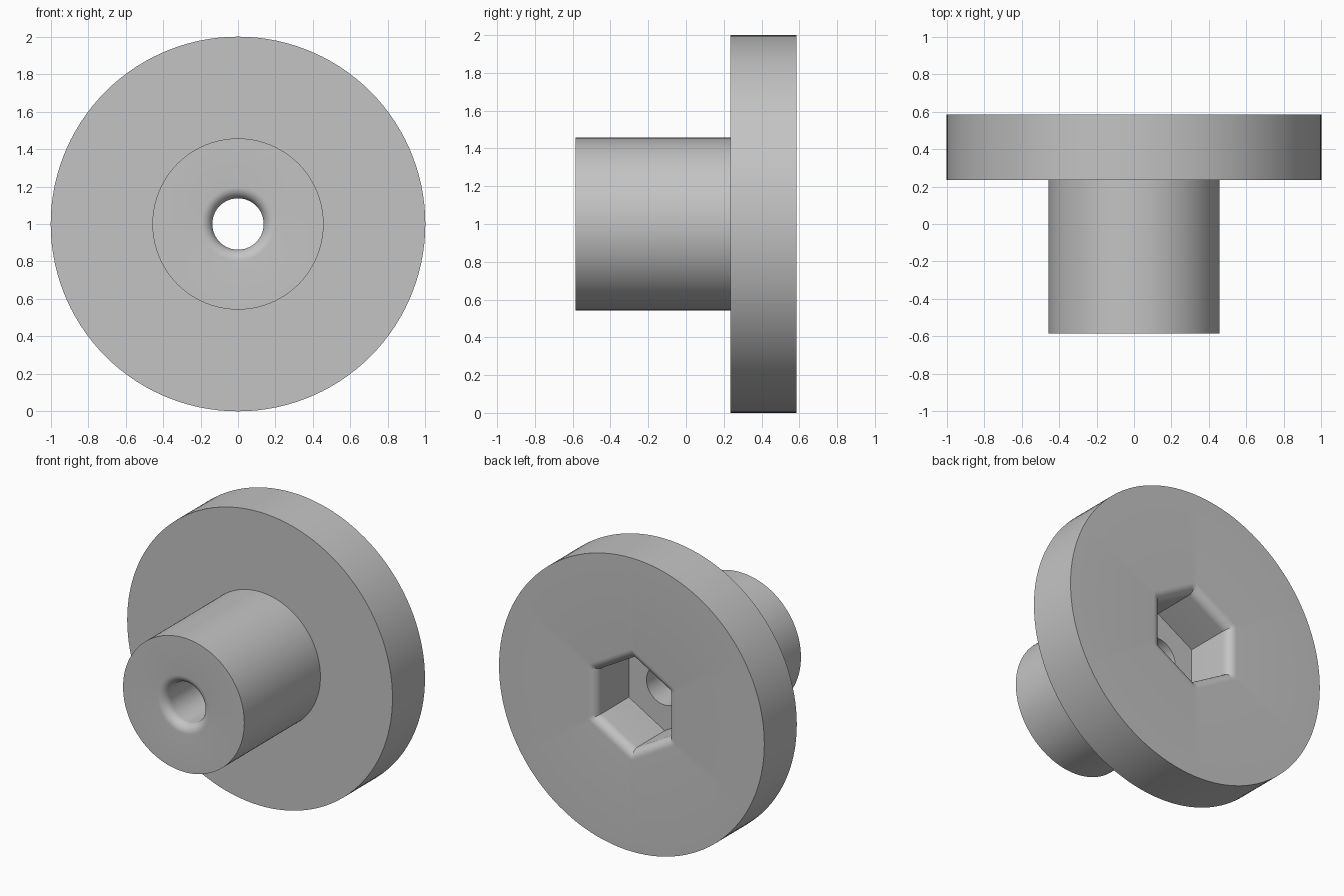
import bpy, bmesh
from math import sin, cos, pi, radians

if "Cube" in bpy.data.objects:
    bpy.data.objects.remove(bpy.data.objects["Cube"])

SEG = 120             # divisible by 12, so socket corners land on vertices
FRONT, STEP, BACK = -0.585, 0.235, 0.585
DISC_R, SHAFT_R, HOLE_R = 1.0, 0.457, 0.137
SOCKET_A, SOCKET_DEPTH = 0.27, 0.355
FILLET, FILLET_STEPS = 0.06, 8

grey = bpy.data.materials.new("plain_grey")
grey.use_nodes = True
colour = (0.55, 0.55, 0.55, 1)
grey.diffuse_color = colour
grey.node_tree.nodes["Principled BSDF"].inputs["Base Color"].default_value = colour


def section(bm, y, size, hexagonal=False):
    """Ring around the y axis: a circle, or a hexagon given by its apothem."""
    ring = []
    for i in range(SEG):
        a = 2 * pi * i / SEG
        r = size
        if hexagonal:
            r /= cos((a + pi / 6) % (pi / 3) - pi / 6)
        ring.append(bm.verts.new((r * cos(a), y, 1 + r * sin(a))))
    return ring


def fillet(size, y, inward):
    """Quarter-round mouth profile, from the flat face into the opening."""
    for i in range(FILLET_STEPS + 1):
        t = pi / 2 * i / FILLET_STEPS
        yield (y + inward * FILLET * (1 - cos(t)), size + FILLET * (1 - sin(t)))


bm = bmesh.new()
# Outside of shaft and disc
rings = [section(bm, FRONT, SHAFT_R), section(bm, STEP, SHAFT_R),
         section(bm, STEP, DISC_R), section(bm, BACK, DISC_R)]
# Rounded mouth and floor of the hexagonal socket
rings += [section(bm, y, a, True) for y, a in fillet(SOCKET_A, BACK, -1)]
rings.append(section(bm, BACK - SOCKET_DEPTH, SOCKET_A, True))
# Through hole, ending in a rounded mouth at the shaft end
rings.append(section(bm, BACK - SOCKET_DEPTH, HOLE_R))
rings += [section(bm, y, r) for y, r in reversed(list(fillet(HOLE_R, FRONT, 1)))]

# Skin consecutive sections, closing back onto the first
for k, ring in enumerate(rings):
    nxt = rings[(k + 1) % len(rings)]
    for i in range(SEG):
        j = (i + 1) % SEG
        bm.faces.new((ring[i], ring[j], nxt[j], nxt[i]))
bmesh.ops.recalc_face_normals(bm, faces=bm.faces)

mesh = bpy.data.meshes.new("flanged_bushing")
bm.to_mesh(mesh)
bm.free()
mesh.materials.append(grey)
bushing = bpy.data.objects.new("flanged_bushing", mesh)
bpy.context.collection.objects.link(bushing)

bpy.ops.object.select_all(action='DESELECT')
bushing.select_set(True)
bpy.context.view_layer.objects.active = bushing
bpy.ops.object.shade_smooth_by_angle(angle=radians(30))
